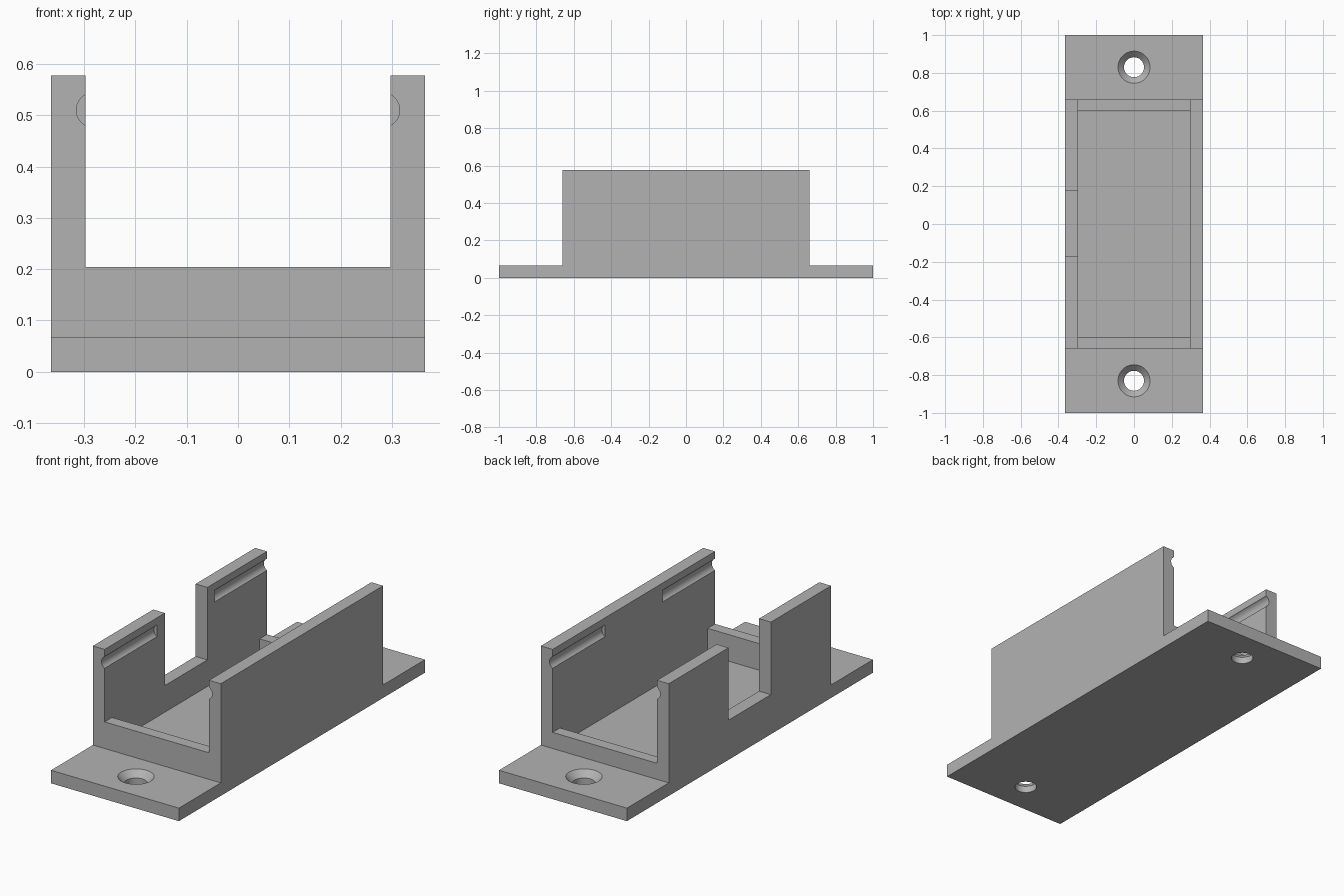
import bpy, bmesh, math
from mathutils import Matrix, Vector

old = bpy.data.objects.get("Cube")
if old:
    bpy.data.objects.remove(old, do_unlink=True)

HALF_W = 0.364      # outer half width
INNER = 0.297       # inner half width
PLATE = 0.067       # mounting plate thickness
TOP = 0.577         # side wall height
WALL_Y = 0.66       # half length of the walls
LIP_Y = 0.6         # inside face of the end lips
LIP_FRONT, LIP_BACK = 0.204, 0.15

grey = bpy.data.materials.new("plain_grey")
grey.use_nodes = True
colour = (0.45, 0.45, 0.45, 1)
grey.diffuse_color = colour
grey.node_tree.nodes["Principled BSDF"].inputs["Base Color"].default_value = colour


def link(name, bm):
    bmesh.ops.recalc_face_normals(bm, faces=bm.faces)
    mesh = bpy.data.meshes.new(name)
    bm.to_mesh(mesh)
    bm.free()
    mesh.materials.append(grey)
    ob = bpy.data.objects.new(name, mesh)
    bpy.context.collection.objects.link(ob)
    return ob


def side_extrusion(name, profile, x0, x1):
    """Extrude a (y, z) outline along x."""
    bm = bmesh.new()
    face = bm.faces.new([bm.verts.new((x0, y, z)) for y, z in profile])
    geom = bmesh.ops.extrude_face_region(bm, geom=[face])["geom"]
    verts = [g for g in geom if isinstance(g, bmesh.types.BMVert)]
    bmesh.ops.translate(bm, verts=verts, vec=Vector((x1 - x0, 0, 0)))
    return link(name, bm)


def screw_hole(name, y):
    """Straight bore below, countersink above."""
    steps = [(0.053, -0.1), (0.053, 0.035), (0.085, PLATE), (0.085, 0.15)]
    bm = bmesh.new()
    n = 48
    rings = [[bm.verts.new((r * math.cos(math.tau * i / n),
                            y + r * math.sin(math.tau * i / n), z))
              for i in range(n)] for r, z in steps]
    for a, b in zip(rings, rings[1:]):
        for i in range(n):
            j = (i + 1) % n
            bm.faces.new((a[i], a[j], b[j], b[i]))
    bm.faces.new(rings[0])
    bm.faces.new(rings[-1])
    return link(name, bm)


def groove(name, sx, sy):
    """Round rod lying along y, sunk into one wall near its end."""
    y0, y1 = 0.235, 0.8
    bm = bmesh.new()
    place = (Matrix.Translation((sx * 0.281, sy * (y0 + y1) / 2, 0.51))
             @ Matrix.Rotation(math.pi / 2, 4, 'X'))
    bmesh.ops.create_cone(bm, cap_ends=True, segments=48, radius1=0.034,
                          radius2=0.034, depth=y1 - y0, matrix=place)
    return link(name, bm)


# Flat plate with the raised block, as one solid
body = side_extrusion("mounting_bracket", [
    (-1, 0), (1, 0), (1, PLATE), (WALL_Y, PLATE), (WALL_Y, TOP),
    (-WALL_Y, TOP), (-WALL_Y, PLATE), (-1, PLATE)], -HALF_W, HALF_W)

# Channel between the walls, leaving a low lip at each end
cutters = [side_extrusion("channel_cutter", [
    (-0.8, 1), (-0.8, LIP_FRONT), (-LIP_Y, LIP_FRONT), (-LIP_Y, PLATE),
    (LIP_Y, PLATE), (LIP_Y, LIP_BACK), (0.8, LIP_BACK), (0.8, 1)],
    -INNER, INNER)]

# Window in the right wall only
cutters.append(side_extrusion("notch_cutter", [
    (-0.17, LIP_FRONT), (0.175, LIP_FRONT), (0.175, 1), (-0.17, 1)], -0.5, -0.2))

# Screw holes and snap grooves
for sy in (-1, 1):
    cutters.append(screw_hole("hole_cutter", sy * 0.83))
    for sx in (-1, 1):
        cutters.append(groove("groove_cutter", sx, sy))

for cutter in cutters:
    cutter.hide_render = True
    mod = body.modifiers.new(cutter.name, 'BOOLEAN')
    mod.operation = 'DIFFERENCE'
    mod.solver = 'EXACT'
    mod.object = cutter

# Bake the cuts and drop the cutters
bpy.context.view_layer.update()
evaluated = body.evaluated_get(bpy.context.evaluated_depsgraph_get())
result = bpy.data.meshes.new_from_object(evaluated)
body.modifiers.clear()
body.data = result
result.materials.clear()
result.materials.append(grey)
for poly in result.polygons:
    poly.material_index = 0
for cutter in cutters:
    bpy.data.objects.remove(cutter, do_unlink=True)

bpy.ops.object.select_all(action='DESELECT')
body.select_set(True)
bpy.context.view_layer.objects.active = body
bpy.ops.object.shade_smooth_by_angle(angle=math.radians(30))
